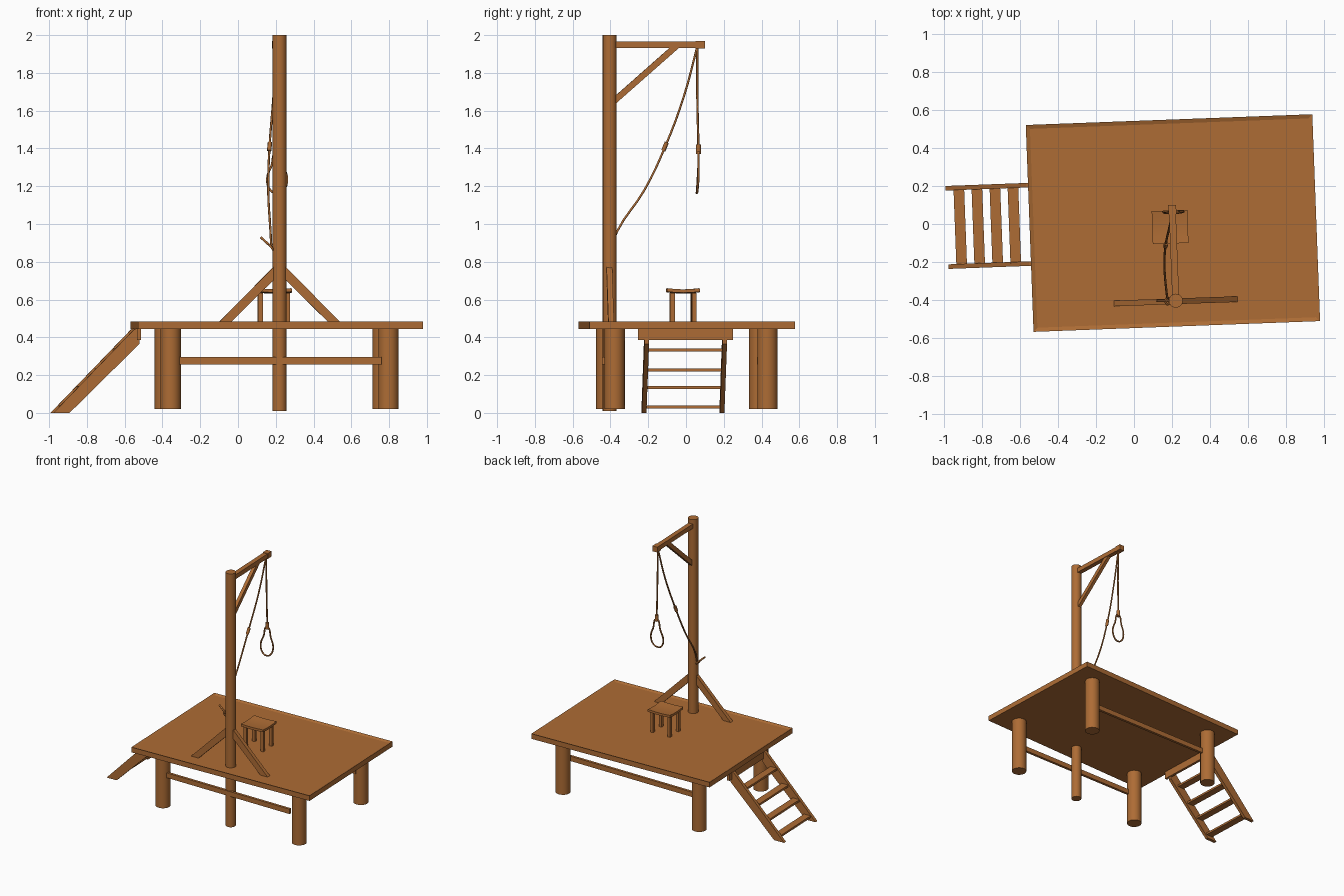
import bpy, bmesh, math
from mathutils import Vector, Matrix

if "Cube" in bpy.data.objects:
    bpy.data.objects.remove(bpy.data.objects["Cube"])

wood = bpy.data.materials.new("wood")
wood.diffuse_color = (0.42, 0.15, 0.035, 1)
wood.use_nodes = True
wood.node_tree.nodes["Principled BSDF"].inputs["Base Color"].default_value = wood.diffuse_color
# platform frame: slightly turned about its own centre
DECK = Matrix.Translation((0.205, 0.005, 0)) @ Matrix.Rotation(math.radians(2.15), 4, 'Z')
I = Matrix.Identity(4)


def finish(name, bm, frame=I, smooth=False):
    bm.transform(frame)
    bmesh.ops.recalc_face_normals(bm, faces=bm.faces)
    me = bpy.data.meshes.new(name)
    bm.to_mesh(me)
    bm.free()
    ob = bpy.data.objects.new(name, me)
    bpy.context.collection.objects.link(ob)
    me.materials.append(wood)
    if smooth:
        bpy.ops.object.select_all(action='DESELECT')
        ob.select_set(True)
        bpy.context.view_layer.objects.active = ob
        bpy.ops.object.shade_smooth_by_angle(angle=math.radians(40))
    return ob


def box(name, lo, hi, frame=I):
    lo, hi = Vector(lo), Vector(hi)
    bm = bmesh.new()
    bmesh.ops.create_cube(bm, size=1, matrix=Matrix.Translation((lo + hi) / 2) @ Matrix.Diagonal((*(hi - lo), 1)))
    return finish(name, bm, frame)


def cylinder(name, x, y, z0, z1, r, n=16, frame=I):
    bm = bmesh.new()
    bmesh.ops.create_cone(bm, cap_ends=True, segments=n, radius1=r, radius2=r, depth=z1 - z0,
                          matrix=Matrix.Translation((x, y, (z0 + z1) / 2)))
    return finish(name, bm, frame, True)


def prism(name, pts, push, frame=I):
    bm = bmesh.new()
    f = bm.faces.new([bm.verts.new(p) for p in pts])
    ext = bmesh.ops.extrude_face_region(bm, geom=[f])
    bmesh.ops.translate(bm, vec=push, verts=[v for v in ext['geom'] if isinstance(v, bmesh.types.BMVert)])
    return finish(name, bm, frame)


def rope(name, pts, r=0.006, closed=False):
    cu = bpy.data.curves.new(name, 'CURVE')
    cu.dimensions = '3D'
    cu.bevel_depth, cu.bevel_resolution, cu.resolution_u = r, 1, 4
    cu.use_fill_caps = True
    s = cu.splines.new('BEZIER')
    s.bezier_points.add(len(pts) - 1)
    for b, p in zip(s.bezier_points, pts):
        b.co = p
        b.handle_left_type = b.handle_right_type = 'AUTO'
    s.use_cyclic_u = closed
    cu.materials.append(wood)
    ob = bpy.data.objects.new(name, cu)
    bpy.context.collection.objects.link(ob)
    bpy.ops.object.select_all(action='DESELECT')
    ob.select_set(True)
    bpy.context.view_layer.objects.active = ob
    bpy.ops.object.convert(target='MESH')


# deck with a thin raised rim
bm = bmesh.new()
bmesh.ops.create_cube(bm, size=1, matrix=Matrix.Translation((0, 0, 0.465)) @ Matrix.Diagonal((1.51, 1.09, 0.04, 1)))
top = max(bm.faces, key=lambda f: f.calc_center_median().z)
bmesh.ops.inset_region(bm, faces=[top], thickness=0.03)
bmesh.ops.translate(bm, vec=(0, 0, -0.008), verts=top.verts)
finish("deck", bm, DECK)

# round legs and long rails
for sy, side in ((-1, "front"), (1, "back")):
    for sx, lr in ((-1, "left"), (1, "right")):
        cylinder(f"{side}_{lr}_leg", sx * 0.577, sy * 0.405, 0.02, 0.45, 0.054, 16, DECK)
    y = -0.435 if sy < 0 else 0.385
    box(f"{side}_rail", (-0.36, y - 0.01, 0.257), (0.76, y + 0.01, 0.295))

# upright post
PX, PY = 0.22, -0.404
cylinder("post", PX, PY, 0.01, 2.0, 0.037)

# overhead beam, its end cap and brace, in a frame slightly turned about the post
ARM = Matrix.Translation((PX, PY, 0)) @ Matrix.Rotation(math.radians(2.2), 4, 'Z')
box("beam", (-0.018, 0, 1.932), (0.018, 0.465, 1.967), ARM)
box("beam_end", (-0.021, 0.455, 1.928), (0.021, 0.504, 1.97), ARM)
prism("beam_brace", [(-0.013, 0.02, 1.627), (-0.013, 0.37, 1.935), (-0.013, 0.32, 1.935), (-0.013, 0.02, 1.67)],
      (0.026, 0, 0), ARM)

# foot braces either side of the post
FOOT = Matrix.Translation((PX, -0.407, 0)) @ Matrix.Rotation(math.radians(2.0), 4, 'Z')
for s, lr in ((-1, "left"), (1, "right")):
    prism(f"{lr}_foot_brace", [(s * 0.0, -0.015, 0.735), (s * 0.0, -0.015, 0.79), (s * 0.03, -0.015, 0.775),
          (s * 0.325, -0.015, 0.477), (s * 0.262, -0.015, 0.477)], (0, 0.03, 0), FOOT)

# ladder stair: two stringers, treads and a top board
for y, side in ((-0.185, "near"), (0.228, "far")):
    prism(f"{side}_stringer", [(-1.19, y - 0.012, 0.0), (-1.105, y - 0.012, 0.0), (-0.735, y - 0.012, 0.365),
          (-0.735, y - 0.012, 0.455), (-0.765, y - 0.012, 0.44)], (0, 0.024, 0), DECK)
for i, z in enumerate((0.032, 0.135, 0.226, 0.334)):
    x = -1.12 + i * 0.095
    box(f"tread_{i + 1}", (x - 0.028, -0.18, z - 0.008), (x + 0.028, 0.22, z + 0.008), DECK)
box("stair_top_board", (-0.748, -0.231, 0.387), (-0.728, 0.272, 0.447), DECK)

# stool with a dished seat
STOOL = Matrix.Translation((0.19, -0.016, 0)) @ Matrix.Rotation(math.radians(2), 4, 'Z')
bm = bmesh.new()
bmesh.ops.create_grid(bm, x_segments=4, y_segments=4, size=1)
for v in bm.verts:
    x, y = v.co.x, v.co.y
    v.co = (x * 0.094, y * 0.087, 0.632 + 0.004 * x * x + 0.006 * y * y)
ext = bmesh.ops.extrude_face_region(bm, geom=bm.faces[:])
bmesh.ops.translate(bm, vec=(0, 0, 0.018), verts=[v for v in ext['geom'] if isinstance(v, bmesh.types.BMVert)])
finish("stool_seat", bm, STOOL, True)
for sx in (-1, 1):
    for sy in (-1, 1):
        x, y = sx * 0.072, sy * 0.056
        box(f"stool_leg_{'left' if sx < 0 else 'right'}_{'front' if sy < 0 else 'back'}",
            (x - 0.012, y - 0.012, 0.475), (x + 0.012, y + 0.012, 0.636), STOOL)

# hanging rope, knot and loop
TIP = (0.203, 0.06, 1.94)
rope("hanging_rope", [TIP, (0.206, 0.06, 1.68), (0.208, 0.066, 1.40)])
cylinder("loop_knot", 0.208, 0.066, 1.37, 1.42, 0.013, 10)
rope("rope_loop", [(0.208, 0.066, 1.385), (0.238, 0.066, 1.31), (0.26, 0.065, 1.235), (0.238, 0.06, 1.175),
     (0.208, 0.057, 1.163), (0.175, 0.058, 1.175), (0.154, 0.062, 1.235), (0.178, 0.066, 1.31)], 0.006, True)

# tie-off rope with a knot, down to a peg on the post
rope("tie_rope", [TIP, (0.188, -0.01, 1.68), (0.167, -0.11, 1.41), (0.16, -0.22, 1.18), (0.172, -0.365, 0.96),
     (0.176, -0.39, 0.885)])
rope("tie_knot", [(0.169, -0.102, 1.432), (0.165, -0.12, 1.388)], 0.012)
rope("peg_wrap", [(0.178, -0.388, 0.875), (0.166, -0.405, 0.89), (0.178, -0.424, 0.875), (0.188, -0.405, 0.86)],
     0.006, True)
rope("peg", [(0.2, -0.405, 0.857), (0.12, -0.405, 0.93)], 0.007)
